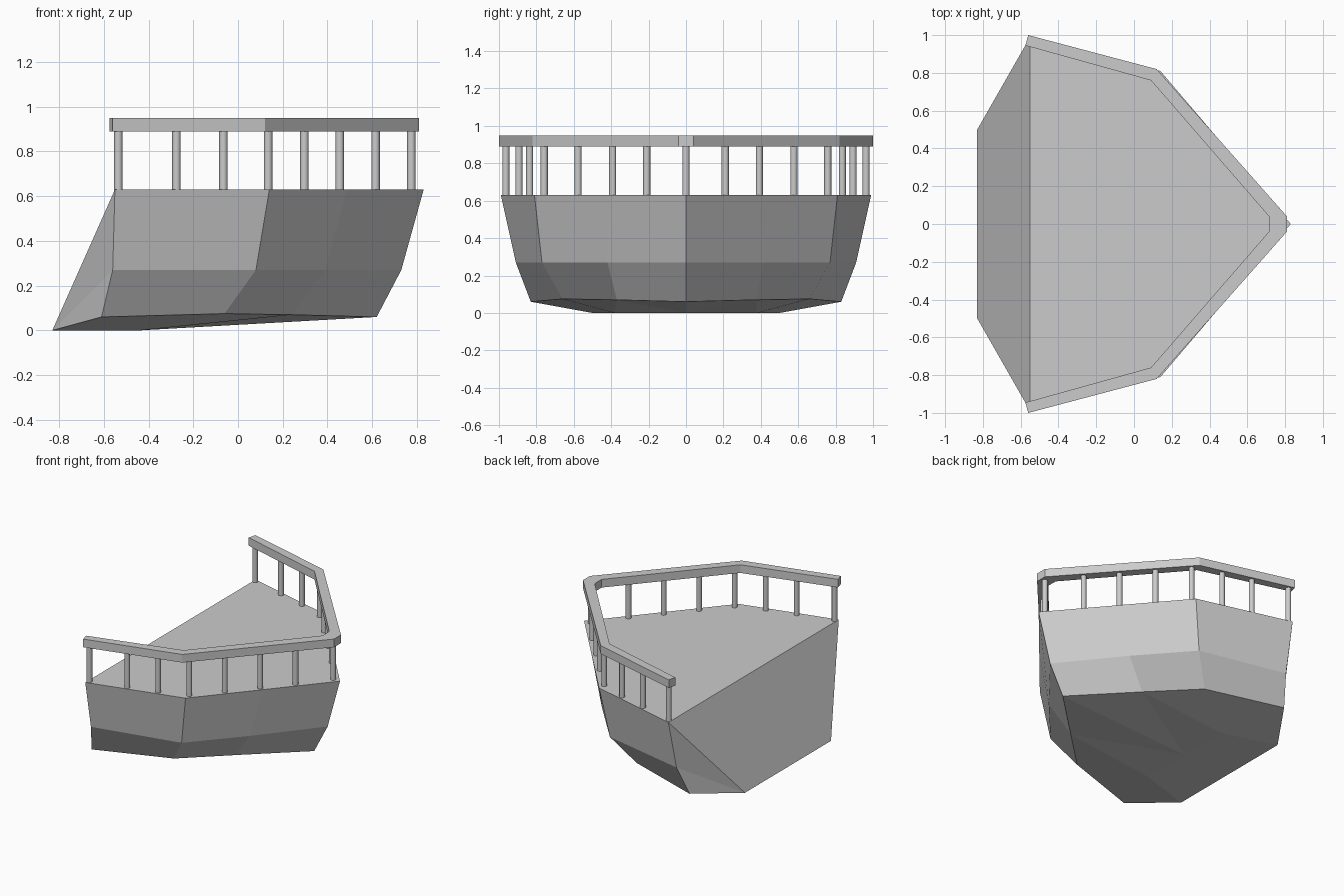
import bpy, bmesh
from math import radians

if "Cube" in bpy.data.objects:
    bpy.data.objects.remove(bpy.data.objects["Cube"])


def make_object(name, bm):
    bmesh.ops.recalc_face_normals(bm, faces=bm.faces)
    mesh = bpy.data.meshes.new(name)
    bm.to_mesh(mesh)
    bm.free()
    obj = bpy.data.objects.new(name, mesh)
    bpy.context.collection.objects.link(obj)
    return obj


def mirrored(half):
    """Half outline ending on the centreline -> full outline."""
    return half + [(p[0], -p[1], *p[2:]) for p in reversed(half[:-1])]


# Hull: rings from deck to chine, stern corner -> knuckle -> bow -> mirrored
rings = [
    [(-0.55, 0.99, 0.63), (0.14, 0.81, 0.63), (0.485, 0.405, 0.63), (0.83, 0, 0.63)],
    [(-0.56, 0.91, 0.27), (0.08, 0.77, 0.27), (0.39, 0.42, 0.27), (0.73, 0, 0.27)],
    [(-0.61, 0.83, 0.06), (-0.06, 0.66, 0.075), (0.24, 0.37, 0.07), (0.62, 0, 0.06)],
]
bm = bmesh.new()
deck, waist, chine = [[bm.verts.new(p) for p in mirrored(r)] for r in rings]
for upper, lower in ((deck, waist), (waist, chine)):
    for i in range(len(upper) - 1):
        bm.faces.new((upper[i], upper[i + 1], lower[i + 1], lower[i]))
bm.faces.new(deck)

# Hull bottom: flat patch at the stern, shallow rise to the bow
stern = [bm.verts.new((-0.83, s * 0.5, 0)) for s in (1, -1)]
flat = [bm.verts.new((-0.44, s * 0.38, 0)) for s in (1, -1)]
keel = bm.verts.new((-0.44, 0, 0))
bm.faces.new((stern[0], flat[0], keel, flat[1], stern[1]))
for s in (0, 1):
    d, w, c = [r[::-1] if s else r for r in (deck, waist, chine)]
    bm.faces.new((stern[s], flat[s], c[1], c[0]))
    bm.faces.new((flat[s], c[1], c[2]))
    bm.faces.new((flat[s], c[2], keel))
    bm.faces.new((keel, c[2], c[3]))
    # transom side fan
    bm.faces.new((stern[s], c[0], w[0]))
    bm.faces.new((stern[s], w[0], d[0]))
# transom
bm.faces.new((stern[0], stern[1], deck[-1]))
bm.faces.new((stern[0], deck[-1], deck[0]))
make_object("hull", bm)

# Handrail: rectangular section swept along the deck edge
outer = [(-0.56, 1.0), (0.12, 0.82), (0.81, 0.04)]
inner = [(-0.575, 0.945), (0.09, 0.76), (0.715, 0.04)]
bm = bmesh.new()
sections = []
for o, i in zip(outer, inner):
    sections.append([(*o, 0.95), (*i, 0.95), (*i, 0.89), (*o, 0.89)])
sections += [[(x, -y, z) for x, y, z in sec] for sec in reversed(sections)]
loops = [[bm.verts.new(p) for p in sec] for sec in sections]
for a, b in zip(loops, loops[1:]):
    for k in range(4):
        n = (k + 1) % 4
        bm.faces.new((a[k], a[n], b[n], b[k]))
bm.faces.new(loops[0])
bm.faces.new(loops[-1])
make_object("handrail", bm)

# Rail posts
posts = mirrored([(-0.535, 0.963), (-0.275, 0.893), (-0.065, 0.836), (0.135, 0.758),
                  (0.297, 0.577), (0.455, 0.392), (0.615, 0.21), (0.775, 0.0)])
for x, y in posts:
    bpy.ops.mesh.primitive_cylinder_add(vertices=12, radius=0.019, depth=0.27,
                                        location=(x, y, 0.76))
    bpy.context.object.name = "rail_post"
    bpy.ops.object.shade_smooth_by_angle(angle=radians(40))
